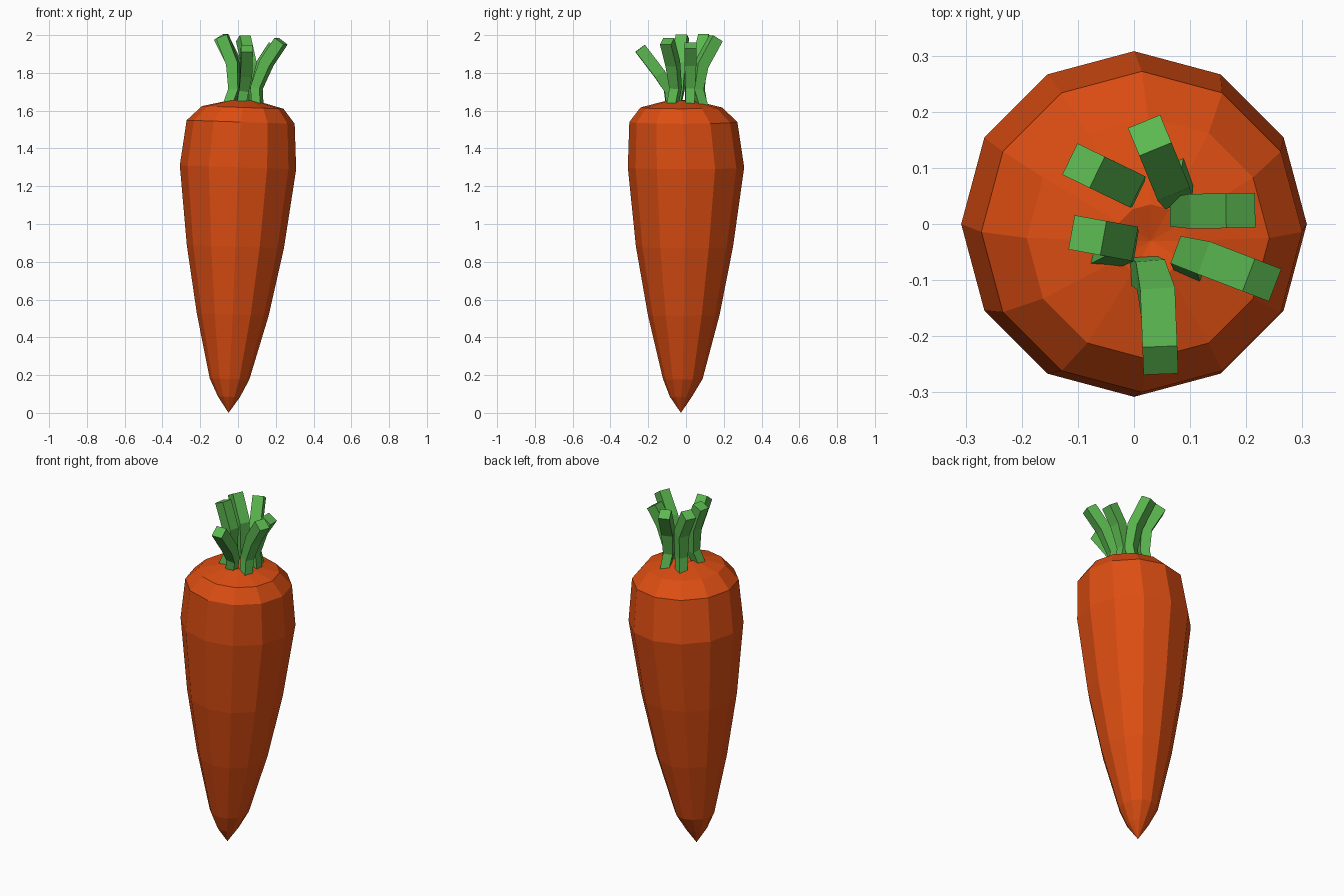
import bpy, bmesh, math
from mathutils import Vector

if "Cube" in bpy.data.objects:
    bpy.data.objects.remove(bpy.data.objects["Cube"])


def material(name, color):
    m = bpy.data.materials.new(name)
    m.diffuse_color = (*color, 1)
    m.use_nodes = True
    m.node_tree.nodes["Principled BSDF"].inputs["Base Color"].default_value = m.diffuse_color
    return m


orange = material("carrot orange", (0.72, 0.075, 0.006))
green = material("leaf green", (0.105, 0.48, 0.08))


def finish(name, bm, mat):
    bmesh.ops.recalc_face_normals(bm, faces=bm.faces)
    me = bpy.data.meshes.new(name)
    bm.to_mesh(me)
    bm.free()
    me.materials.append(mat)
    ob = bpy.data.objects.new(name, me)
    bpy.context.collection.objects.link(ob)
    return ob


def bridge(bm, rings):
    for a, b in zip(rings, rings[1:]):
        n = len(a)
        for i in range(n):
            j = (i + 1) % n
            bm.faces.new((a[i], a[j], b[j], b[i]))


def fan(bm, ring, point):
    tip = bm.verts.new(point)
    for i in range(len(ring)):
        bm.faces.new((ring[i], ring[(i + 1) % len(ring)], tip))


# Root: twelve-sided rings along a slightly bent axis (x, y, z, radius)
SECTIONS = [(-0.048, -0.027, 0.085, 0.058), (-0.045, -0.017, 0.18, 0.105),
            (-0.028, -0.012, 0.52, 0.19), (-0.014, -0.008, 0.88, 0.257),
            (0, 0, 1.30, 0.308), (0.014, -0.014, 1.54, 0.286),
            (0.025, -0.025, 1.617, 0.216), (0.03, -0.03, 1.655, 0.065)]
bm = bmesh.new()
rings = []
for x, y, z, r in SECTIONS:
    ring = []
    for i in range(12):
        a = math.tau * i / 12
        dx, dy = r * math.cos(a), r * math.sin(a)
        ring.append(bm.verts.new((x + dx, y + dy, z - 0.033 * dx)))
    rings.append(ring)
bridge(bm, rings)
fan(bm, rings[0], (-0.05, -0.027, 0.0))
fan(bm, rings[-1], (0.03, -0.03, 1.635))
finish("root", bm, orange)

# Stems: square tubes that bend outwards, four points each
STEMS = [
    [(-0.06, -0.055, 1.61), (-0.022, -0.037, 1.71), (-0.028, -0.03, 1.85), (-0.083, -0.02, 1.993)],
    [(-0.03, 0.085, 1.61), (-0.015, 0.065, 1.71), (-0.02, 0.07, 1.85), (-0.09, 0.104, 1.99)],
    [(0.075, 0.09, 1.61), (0.07, 0.06, 1.71), (0.06, 0.08, 1.84), (0.028, 0.158, 1.983)],
    [(0.105, 0.02, 1.61), (0.09, 0.022, 1.72), (0.128, 0.023, 1.85), (0.19, 0.024, 1.945)],
    [(0.105, -0.075, 1.61), (0.098, -0.055, 1.72), (0.15, -0.07, 1.85), (0.228, -0.1, 1.968)],
    [(0.012, -0.08, 1.61), (0.03, -0.09, 1.71), (0.043, -0.14, 1.795), (0.047, -0.243, 1.93)],
]
for k, pts in enumerate(STEMS):
    p = [Vector(v) for v in pts]
    out = p[3] - p[2]
    out.z = 0
    side = Vector((0, 0, 1)).cross(out).normalized()
    bm = bmesh.new()
    rings = []
    for i in range(4):
        d = (p[min(i + 1, 3)] - p[max(i - 1, 0)]).normalized()
        s = (side - d * side.dot(d)).normalized()
        n = s.cross(d)
        h = (0.024, 0.026, 0.031, 0.031)[i]
        rings.append([bm.verts.new(p[i] + (s * a + n * b) * h)
                      for a, b in ((-1, -1), (1, -1), (1, 1), (-1, 1))])
    bridge(bm, rings)
    bm.faces.new(rings[0])
    bm.faces.new(rings[-1])
    finish(f"stem_{k + 1}", bm, green)
